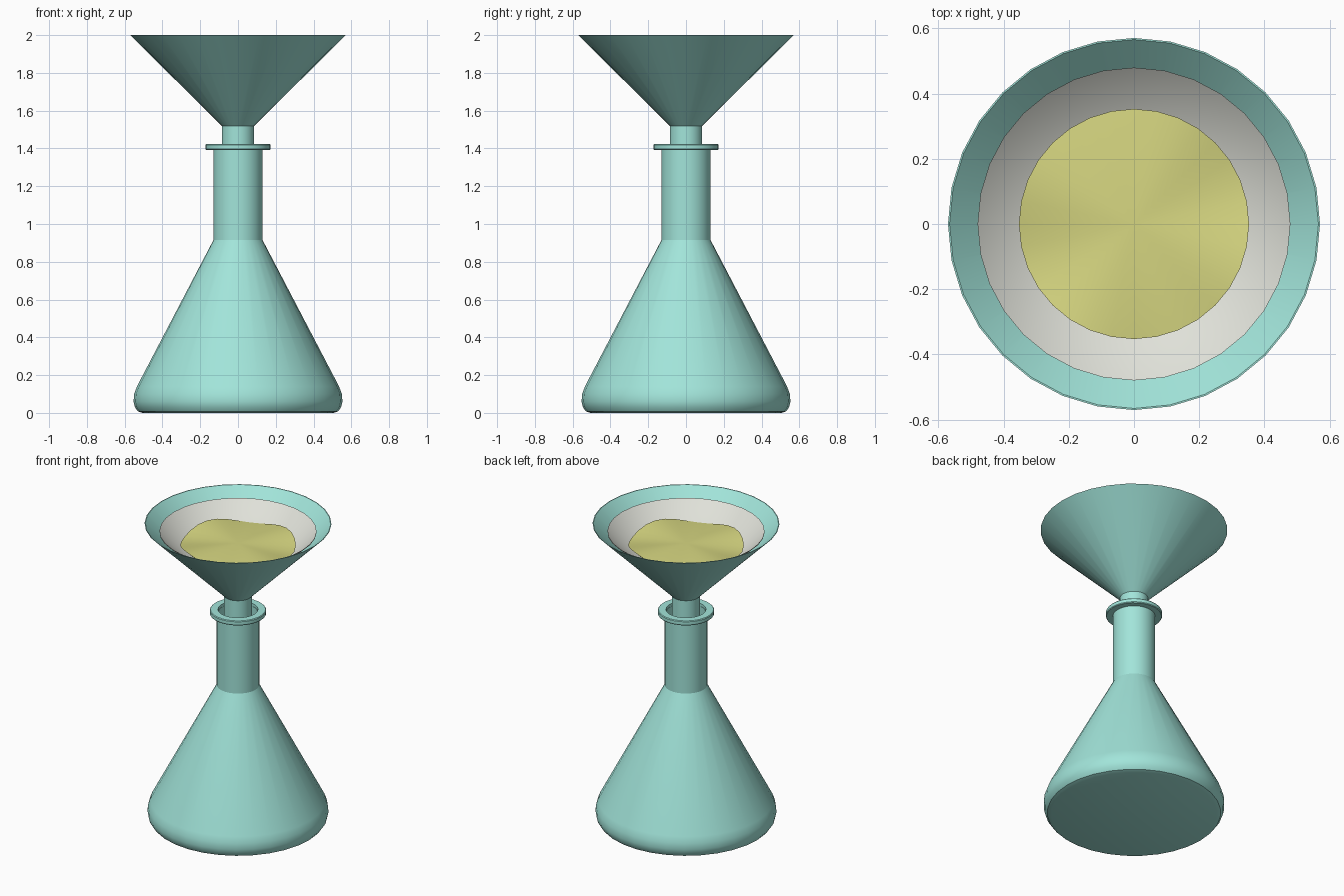
import bpy, bmesh, math

if "Cube" in bpy.data.objects:
    bpy.data.objects.remove(bpy.data.objects["Cube"])

SIDES = 32


def material(name, rgb):
    m = bpy.data.materials.new(name)
    m.diffuse_color = (*rgb, 1)
    m.use_nodes = True
    m.node_tree.nodes["Principled BSDF"].inputs["Base Color"].default_value = m.diffuse_color
    return m


GLASS = material("teal glass", (0.36, 0.78, 0.70))
PAPER = material("filter paper", (0.74, 0.75, 0.69))
POWDER = material("yellow residue", (0.68, 0.68, 0.22))


def lathe(name, profile, mat, closed=False, wave=None, angle=30):
    """Revolve (radius, z) points about z; radius 0 makes a single pole."""
    bm = bmesh.new()
    rings = []
    for i, (r, z) in enumerate(profile):
        if r == 0:
            rings.append([bm.verts.new((0, 0, z))] * SIDES)
            continue
        ring = []
        for k in range(SIDES):
            a = 2 * math.pi * k / SIDES
            dz = wave(i, a) if wave else 0
            ring.append(bm.verts.new((r * math.cos(a), r * math.sin(a), z + dz)))
        rings.append(ring)
    pairs = list(zip(rings, rings[1:]))
    if closed:
        pairs.append((rings[-1], rings[0]))
    for lo, hi in pairs:
        for k in range(SIDES):
            n = (k + 1) % SIDES
            quad = list(dict.fromkeys((lo[k], lo[n], hi[n], hi[k])))
            bm.faces.new(quad)
    bmesh.ops.recalc_face_normals(bm, faces=bm.faces)
    me = bpy.data.meshes.new(name)
    bm.to_mesh(me)
    bm.free()
    me.materials.append(mat)
    ob = bpy.data.objects.new(name, me)
    bpy.context.collection.objects.link(ob)
    bpy.ops.object.select_all(action='DESELECT')
    ob.select_set(True)
    bpy.context.view_layer.objects.active = ob
    bpy.ops.object.shade_smooth_by_angle(angle=math.radians(angle))
    return ob


# Conical flask: rounded base, straight neck, inner wall
lathe("flask", [
    (0, 0), (0.505, 0), (0.53, 0.008), (0.546, 0.03), (0.553, 0.06),
    (0.55, 0.10), (0.535, 0.14), (0.13, 0.915), (0.13, 1.405),
    (0.12, 1.405), (0.12, 0.915), (0.52, 0.14), (0.50, 0.02), (0, 0.02),
], GLASS, angle=25)

# Flange around the mouth
lathe("flask_lip", [
    (0.122, 1.392), (0.168, 1.392), (0.172, 1.397), (0.172, 1.418),
    (0.168, 1.423), (0.122, 1.423),
], GLASS, closed=True)

# Funnel: cone and stem as one thin wall
lathe("funnel", [
    (0.086, 1.10), (0.086, 1.52), (0.571, 2.0),
    (0.566, 2.0), (0.078, 1.524), (0.078, 1.10),
], GLASS, closed=True, angle=25)

# Paper cone lining the funnel
lathe("filter_paper", [
    (0, 1.53), (0.48, 1.945), (0.48, 1.95), (0, 1.536),
], PAPER)


# Residue filling the paper, with a gently uneven top edge
def ripple(i, a):
    return 0.018 * math.cos(4 * (a - math.radians(65))) if i == 1 else 0


lathe("residue", [(0, 1.55), (0.353, 1.865), (0, 1.87)],
      POWDER, wave=ripple, angle=25)
